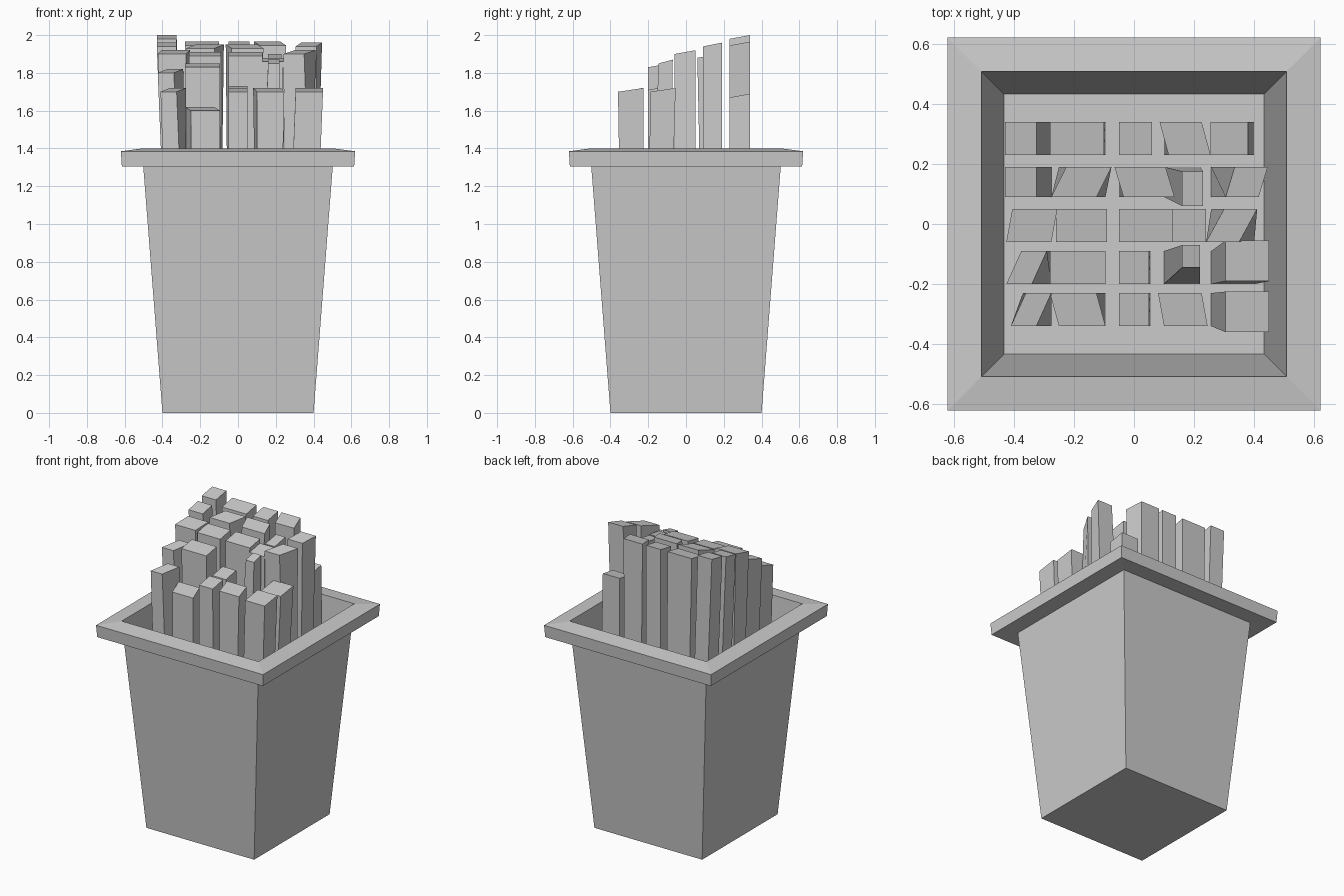
import bpy
import bmesh

FLOOR = 0.47


def make_object(name, bm):
    bmesh.ops.recalc_face_normals(bm, faces=bm.faces)
    mesh = bpy.data.meshes.new(name)
    bm.to_mesh(mesh)
    bm.free()
    obj = bpy.data.objects.new(name, mesh)
    bpy.context.collection.objects.link(obj)
    return obj


def loft(name, rings):
    """Skin a stack of four-cornered rings and cap both ends."""
    bm = bmesh.new()
    loops = [[bm.verts.new(p) for p in ring] for ring in rings]
    for a, b in zip(loops, loops[1:]):
        for i in range(4):
            j = (i + 1) % 4
            bm.faces.new((a[i], a[j], b[j], b[i]))
    bm.faces.new(loops[0])
    bm.faces.new(loops[-1])
    return make_object(name, bm)


def rect(x0, x1, y0, y1, z, skew=0.0, tilt=0.0):
    s = skew / 2
    return [(x0 - s, y0, z - tilt), (x1 - s, y0, z - tilt),
            (x1 + s, y1, z + tilt), (x0 + s, y1, z + tilt)]


# Tapered square carton: outside wall, overhanging rim, inside wall and floor
profile = [(0.40, 0), (0.502, 1.31), (0.615, 1.305), (0.62, 1.385),
           (0.508, 1.40), (0.433, FLOOR)]
loft("carton", [rect(-h, h, -h, h, z) for h, z in profile])

# Fry footprints on the carton floor
base_x = [(-0.37, -0.275), (-0.25, -0.095), (-0.05, 0.055), (0.10, 0.22), (0.257, 0.40)]
base_y = [(-0.34, -0.23), (-0.20, -0.09), (-0.06, 0.05), (0.09, 0.19), (0.23, 0.34)]

# Fry tops, front row first: x0, x1, height, skew (and y0, y1 where off the row)
fries = [
    [(-0.385, -0.30, 1.71, 0.05), (-0.265, -0.11, 1.61, -0.03), (-0.05, 0.05, 1.71, 0),
     (0.09, 0.235, 1.71, -0.02), (0.305, 0.45, 1.71, 0, -0.36, -0.225)],
    [(-0.40, -0.315, 1.81, 0.05), (-0.28, -0.095, 1.84, 0), (-0.05, 0.05, 1.72, 0),
     (0.16, 0.22, 1.86, 0, -0.145, -0.07), (0.305, 0.45, 1.71, 0, -0.19, -0.055)],
    [(-0.415, -0.265, 1.91, 0.02), (-0.26, -0.09, 1.90, 0), (-0.05, 0.13, 1.90, 0),
     (0.10, 0.24, 1.87, 0), (0.27, 0.38, 1.91, 0.06)],
    [(-0.43, -0.325, 1.95, 0), (-0.25, -0.10, 1.94, 0.05), (-0.05, 0.12, 1.94, -0.03),
     (0.16, 0.23, 1.89, 0, 0.06, 0.175), (0.32, 0.43, 1.95, 0.03)],
    [(-0.43, -0.325, 1.99, 0), (-0.28, -0.10, 1.955, 0), (-0.05, 0.06, 1.955, 0),
     (0.10, 0.24, 1.955, -0.03), (0.255, 0.38, 1.68, 0)],
]

for r, row in enumerate(fries):
    for c, (x0, x1, z, skew, *ys) in enumerate(row):
        y0, y1 = ys or base_y[r]
        loft(f"fry_{r + 1}_{c + 1}",
             [rect(*base_x[c], *base_y[r], FLOOR), rect(x0, x1, y0, y1, z, skew, 0.01)])
